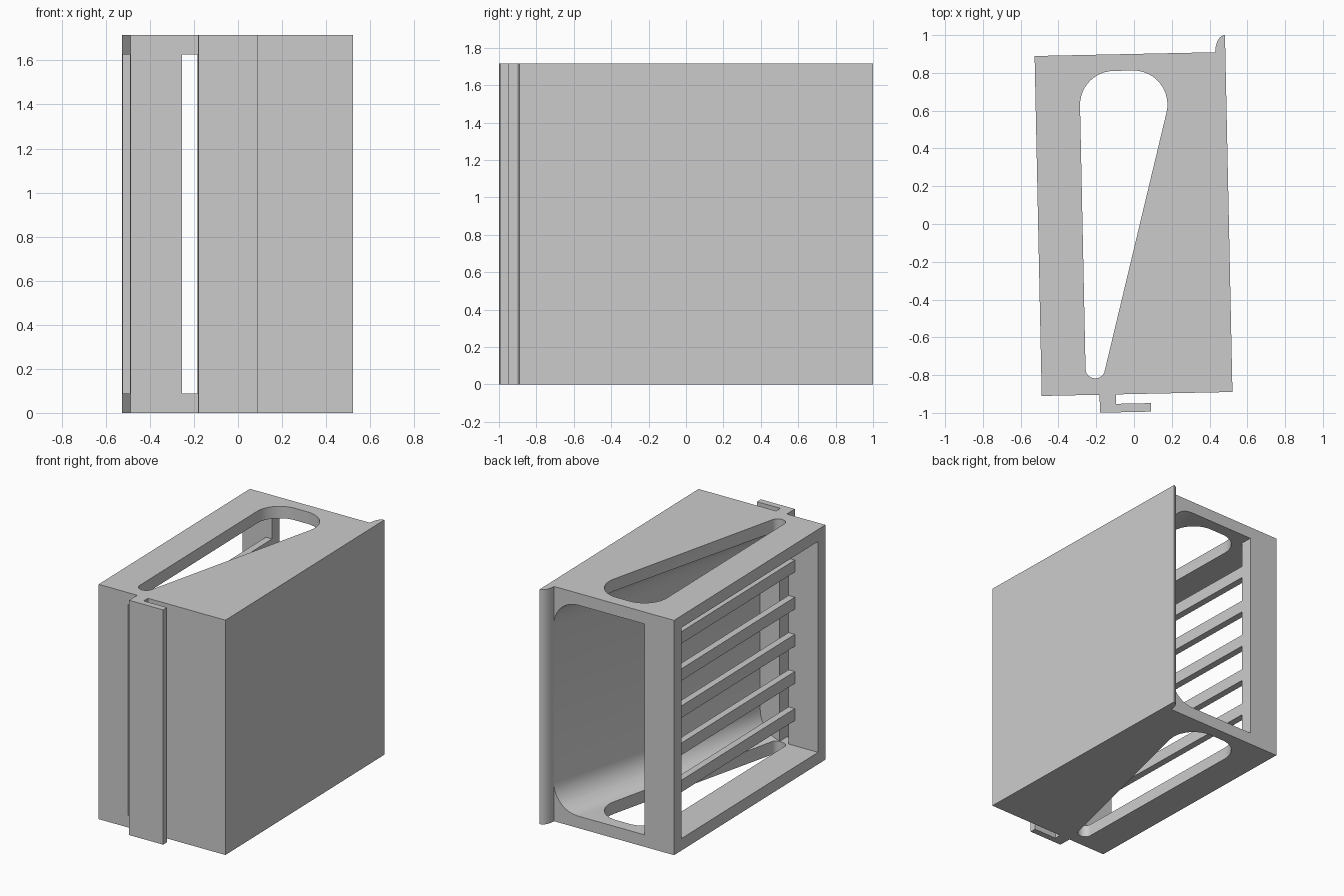
import bpy, bmesh, math
from mathutils import Vector

if "Cube" in bpy.data.objects:
    bpy.data.objects.remove(bpy.data.objects["Cube"])

H = 1.715            # overall height
W, D = 0.505, 0.90   # half width and half depth of the housing
T = 0.0875           # wall thickness
IN = D - T           # inner half depth
POST = -0.27         # inner edge of the corner posts
TILT = math.radians(1.2)

grey = bpy.data.materials.new("light_grey")
grey.diffuse_color = (0.6, 0.6, 0.6, 1)
grey.use_nodes = True
grey.node_tree.nodes["Principled BSDF"].inputs["Base Color"].default_value = grey.diffuse_color


def loft(name, bottom, top):
    """Closed solid between two matching rings of points."""
    bm = bmesh.new()
    a = [bm.verts.new(p) for p in bottom]
    b = [bm.verts.new(p) for p in top]
    n = len(a)
    bm.faces.new(a)
    bm.faces.new(b)
    for i in range(n):
        j = (i + 1) % n
        bm.faces.new((a[i], a[j], b[j], b[i]))
    bmesh.ops.recalc_face_normals(bm, faces=bm.faces)
    me = bpy.data.meshes.new(name)
    bm.to_mesh(me)
    bm.free()
    me.materials.append(grey)
    ob = bpy.data.objects.new(name, me)
    bpy.context.collection.objects.link(ob)
    ob.rotation_euler.z = TILT
    ob.location.x = -0.0025
    return ob


def prism(name, pts, z0, z1):
    return loft(name, [(x, y, z0) for x, y in pts], [(x, y, z1) for x, y in pts])


def box(name, x0, x1, y0, y1, z0, z1):
    return prism(name, [(x0, y0), (x1, y0), (x1, y1), (x0, y1)], z0, z1)


def rounded(corners, steps=12):
    """Round each (x, y, radius) corner of a polygon."""
    out = []
    n = len(corners)
    for i, (x, y, r) in enumerate(corners):
        p = Vector((x, y))
        d0 = (Vector(corners[i - 1][:2]) - p).normalized()
        d1 = (Vector(corners[(i + 1) % n][:2]) - p).normalized()
        half = d0.angle(d1) / 2
        c = p + (d0 + d1).normalized() * (r / math.sin(half))
        s = p + d0 * (r / math.tan(half)) - c
        e = p + d1 * (r / math.tan(half)) - c
        sweep = s.angle_signed(e)      # clockwise positive
        for k in range(steps + 1):
            t = -sweep * k / steps
            out.append((c.x + s.x * math.cos(t) - s.y * math.sin(t),
                        c.y + s.x * math.sin(t) + s.y * math.cos(t)))
    return out


def cavity_section(y):
    """Section with rounded right corners; its right side follows the slanted wall."""
    right = -0.045 + (y + IN) * (0.4966 / (D + IN))
    r, pts = 0.19, [(POST, y, T)]
    for cz, a0 in ((T + r, -90), (H - T - r, 0)):
        for k in range(13):
            a = math.radians(a0 + 90 * k / 12)
            pts.append((right - r + r * math.cos(a), y, cz + r * math.sin(a)))
    return pts + [(POST, y, H - T)]


# Housing with its hollow, side opening, front slot and tapered top and bottom holes
housing = box("housing", -W, W, -D, D, 0, H)
cutters = [
    loft("cavity_cutter", cavity_section(-IN), cavity_section(D + 0.06)),
    box("side_opening_cutter", -W - 0.1, POST + 0.05, -IN, IN, T, H - T),
    box("slot_cutter", POST, -0.1985, -D - 0.1, -IN + 0.05, T, H - T),
    prism("hole_cutter", rounded([(POST, -IN, 0.05), (-0.179, -IN, 0.05),
                                  (0.246, IN, 0.18), (POST, IN, 0.18)]), -0.1, H + 0.1),
]
bpy.context.view_layer.objects.active = housing
for c in cutters:
    m = housing.modifiers.new("cut", 'BOOLEAN')
    m.operation = 'DIFFERENCE'
    m.solver = 'EXACT'
    m.object = c
    bpy.ops.object.modifier_apply(modifier=m.name)
    bpy.data.objects.remove(c)

# Curved lip on the rear edge of the solid side
arc = [(W - 0.0535 * math.cos(a), D + 0.09 * math.sin(a))
       for a in (math.radians(90 * k / 10) for k in range(11))]
lip = prism("rear_lip", arc + [(W, D)], 0, H)

# Hooked rail on the front
prism("front_hook", [(-0.1985, -D), (-0.1985, -0.995), (0.072, -0.995), (0.072, -0.95),
                     (-0.113, -0.95), (-0.113, -D)], 0, H)

# Horizontal slats between the two posts
gap = (H - 2 * T - 5 * T) / 6
for i in range(5):
    z = T + gap + i * (gap + T)
    box(f"slat_{i + 1}", POST - 0.05, POST, -IN, IN, z, z + T)

# Smooth the rounded parts, keeping sharp edges
for ob in (housing, lip):
    bpy.ops.object.select_all(action='DESELECT')
    ob.select_set(True)
    bpy.context.view_layer.objects.active = ob
    bpy.ops.object.shade_smooth_by_angle(angle=math.radians(30))
